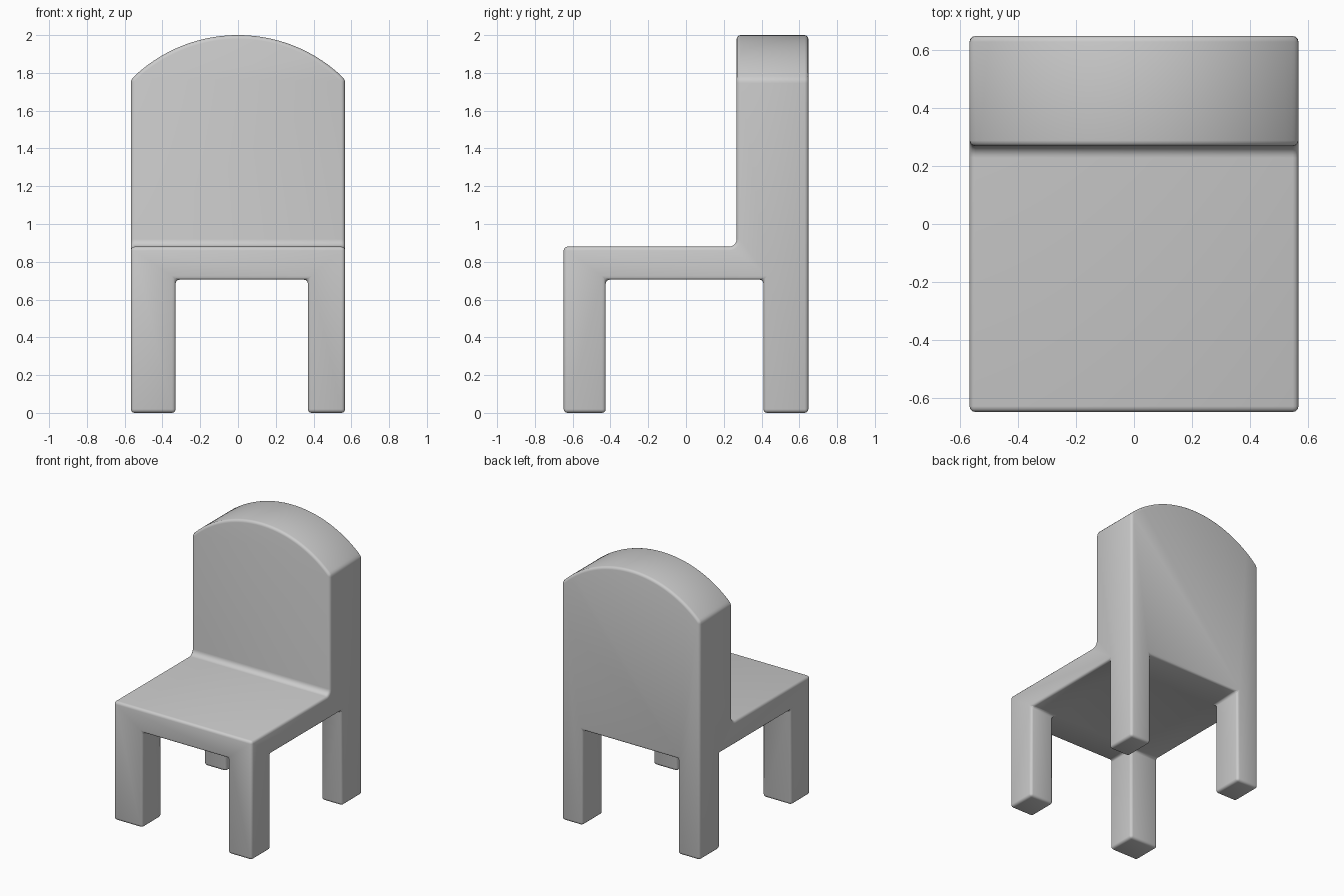
import bpy, bmesh, math

cube = bpy.data.objects.get("Cube")
if cube:
    bpy.data.objects.remove(cube, do_unlink=True)

HALF_W, HALF_D = 0.567, 0.648
SEAT_TOP, SEAT_BOTTOM = 0.88, 0.705
BACK_FRONT, SHOULDER, TOP = 0.268, 1.765, 2.0


def prism(name, points, place, low, high):
    """Extrude a closed 2D outline; place(a, b, t) maps it into space."""
    bm = bmesh.new()
    rings = [[bm.verts.new(place(a, b, t)) for a, b in points] for t in (low, high)]
    bm.faces.new(rings[0])
    bm.faces.new(rings[1])
    n = len(points)
    for i in range(n):
        j = (i + 1) % n
        bm.faces.new((rings[0][i], rings[0][j], rings[1][j], rings[1][i]))
    bmesh.ops.recalc_face_normals(bm, faces=bm.faces)
    mesh = bpy.data.meshes.new(name)
    bm.to_mesh(mesh)
    bm.free()
    obj = bpy.data.objects.new(name, mesh)
    bpy.context.collection.objects.link(obj)
    return obj


def arc(cx, cz, radius, start, end, steps):
    angles = [math.radians(start + (end - start) * i / steps) for i in range(steps + 1)]
    return [(cx + radius * math.cos(a), cz + radius * math.sin(a)) for a in angles]


# Chair body: side profile with a small fillet where seat meets backrest
r = 0.04
profile = [(-HALF_D, 0), (HALF_D, 0), (HALF_D, TOP + 0.2), (BACK_FRONT, TOP + 0.2)]
profile += arc(BACK_FRONT - r, SEAT_TOP + r, r, 0, -90, 6)
profile += [(-HALF_D, SEAT_TOP)]
chair = prism("chair", profile, lambda y, z, x: (x, y, z), -0.8, 0.8)

# Front outline with the arched top of the backrest
rise = TOP - SHOULDER
radius = (HALF_W ** 2 + rise ** 2) / (2 * rise)
half_angle = math.degrees(math.asin(HALF_W / radius))
outline = [(-HALF_W, -0.2), (HALF_W, -0.2)]
outline += arc(0, TOP - radius, radius, 90 - half_angle, 90 + half_angle, 40)
arch = prism("arch_cutter", outline, lambda x, z, y: (x, y, z), -1, 1)

# Cross-shaped space under the seat that leaves four legs
f, b = -0.425, 0.41
plan = [(-0.33, -1), (0.37, -1), (0.37, f), (1, f), (1, b), (0.395, b),
        (0.395, 1), (-0.385, 1), (-0.385, b), (-1, b), (-1, f), (-0.33, f)]
space = prism("leg_space_cutter", plan, lambda x, y, z: (x, y, z), -0.2, SEAT_BOTTOM)

for cutter, operation in ((arch, 'INTERSECT'), (space, 'DIFFERENCE')):
    mod = chair.modifiers.new(cutter.name, 'BOOLEAN')
    mod.operation = operation
    mod.solver = 'EXACT'
    mod.object = cutter
    cutter.hide_render = True
    cutter.hide_set(True)

# Soft rounded edges
bevel = chair.modifiers.new("rounded_edges", 'BEVEL')
bevel.width = 0.02
bevel.segments = 3
bevel.limit_method = 'ANGLE'
bevel.angle_limit = math.radians(30)

# Plain grey finish
grey = bpy.data.materials.new("plain_grey")
grey.use_nodes = True
colour = (0.6, 0.6, 0.6, 1)
grey.diffuse_color = colour
grey.node_tree.nodes["Principled BSDF"].inputs["Base Color"].default_value = colour
chair.data.materials.append(grey)

# Apply the modifiers, drop the cutters and shade smoothly
bpy.ops.object.select_all(action='DESELECT')
bpy.context.view_layer.objects.active = chair
chair.select_set(True)
for mod in list(chair.modifiers):
    bpy.ops.object.modifier_apply(modifier=mod.name)
for cutter in (arch, space):
    bpy.data.objects.remove(cutter, do_unlink=True)
bpy.ops.object.shade_smooth_by_angle(angle=math.radians(35))
